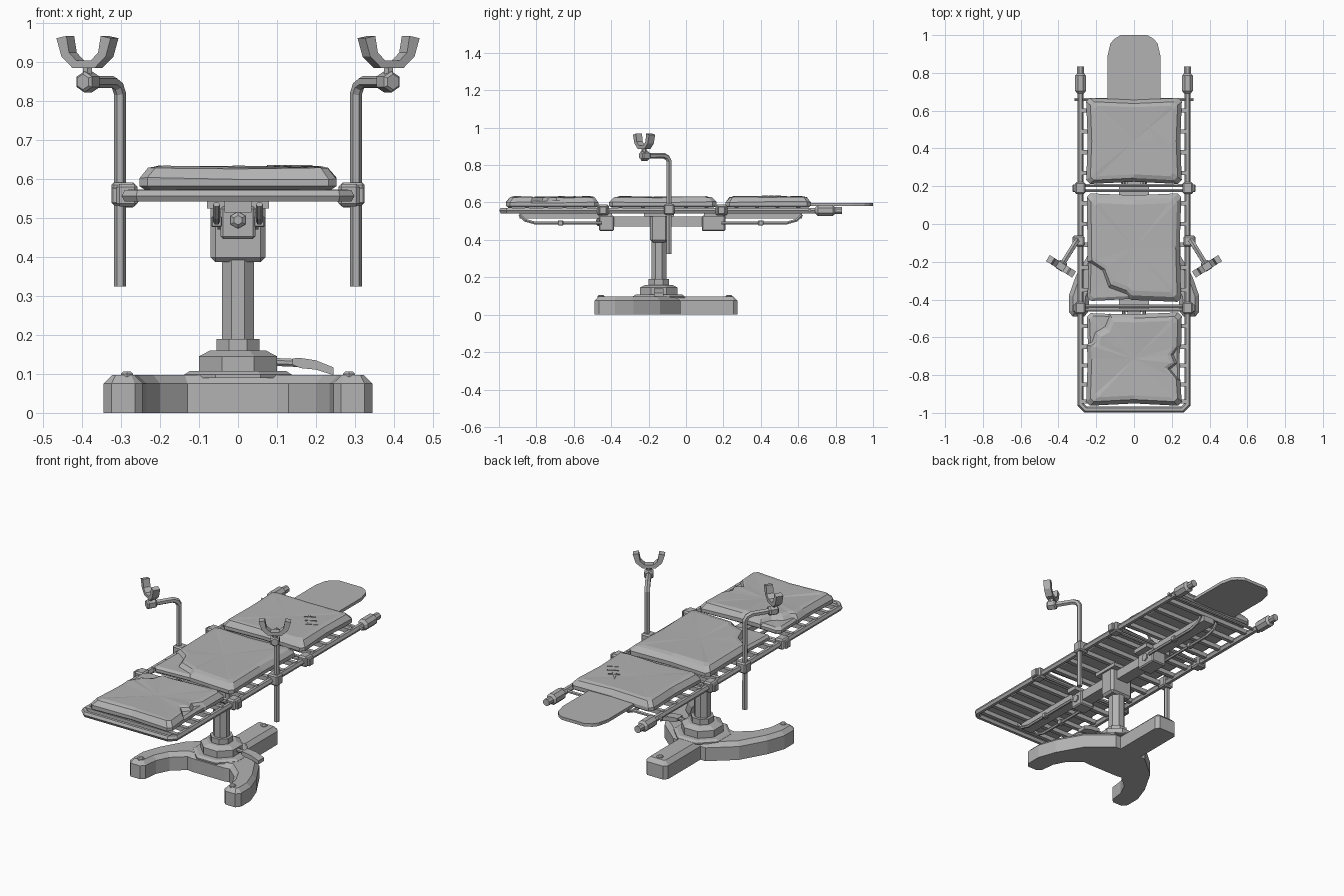
import bpy, bmesh, math, random
from mathutils import Vector

random.seed(4)
if "Cube" in bpy.data.objects:
    bpy.data.objects.remove(bpy.data.objects["Cube"], do_unlink=True)

GREY = (0.45, 0.45, 0.45, 1)
mat = bpy.data.materials.new("plain_grey")
mat.use_nodes = True
mat.diffuse_color = GREY
mat.node_tree.nodes["Principled BSDF"].inputs["Base Color"].default_value = GREY

CY = -0.145          # column centre along the table
RAIL_X, RAIL_Z = 0.283, 0.557


def add_object(name, mesh):
    obj = bpy.data.objects.new(name, mesh)
    mesh.materials.clear()
    mesh.materials.append(mat)
    bpy.context.scene.collection.objects.link(obj)
    return obj


def finish(name, bm):
    bmesh.ops.recalc_face_normals(bm, faces=bm.faces)
    mesh = bpy.data.meshes.new(name)
    bm.to_mesh(mesh)
    bm.free()
    return add_object(name, mesh)


def box(name, x, y, z, chamfer=0.0):
    """Box from (min, max) ranges, optionally chamfered."""
    bm = bmesh.new()
    bmesh.ops.create_cube(bm, size=1)
    for v in bm.verts:
        v.co = [r[0] if c < 0 else r[1] for c, r in zip(v.co, (x, y, z))]
    if chamfer:
        bmesh.ops.bevel(bm, geom=bm.edges[:], offset=chamfer, segments=1, affect='EDGES')
    return finish(name, bm)


def loft(name, rings):
    """Skin between equal-length rings and cap both ends."""
    bm = bmesh.new()
    loops = [[bm.verts.new(p) for p in ring] for ring in rings]
    n = len(loops[0])
    for a, b in zip(loops, loops[1:]):
        for i in range(n):
            j = (i + 1) % n
            bm.faces.new((a[i], a[j], b[j], b[i]))
    bm.faces.new(loops[0])
    bm.faces.new(loops[-1])
    return finish(name, bm)


def turned(name, origin, axis, profile, n=8):
    """Faceted turning of (radius, distance) pairs along an axis."""
    quat = Vector(axis).to_track_quat('Z', 'Y')
    rings = []
    for r, d in profile:
        angles = [math.tau * (i + 0.5) / n for i in range(n)]
        rings.append([Vector(origin) + quat @ Vector((r * math.cos(a), r * math.sin(a), d))
                      for a in angles])
    return loft(name, rings)


def rod(name, p, q, r, n=8):
    d = Vector(q) - Vector(p)
    return turned(name, p, d, [(r, 0), (r, d.length)], n)


def tube(name, points, r):
    curve = bpy.data.curves.new(name, 'CURVE')
    curve.dimensions = '3D'
    curve.bevel_depth, curve.bevel_resolution, curve.use_fill_caps = r, 1, True
    spline = curve.splines.new('POLY')
    spline.points.add(len(points) - 1)
    for sp, p in zip(spline.points, points):
        sp.co = (*p, 1)
    tmp = bpy.data.objects.new("tmp", curve)
    mesh = bpy.data.meshes.new_from_object(tmp)
    bpy.data.objects.remove(tmp)
    mesh.name = name
    for poly in mesh.polygons:
        poly.use_smooth = False
    return add_object(name, mesh)


def prism(name, outline, z0, z1, bevel=0.0):
    """Extruded plan outline with a chamfered top."""
    bm = bmesh.new()
    face = bm.faces.new([bm.verts.new((x, y, z0)) for x, y in outline])
    top = bmesh.ops.extrude_face_region(bm, geom=[face])["geom"]
    verts = [g for g in top if isinstance(g, bmesh.types.BMVert)]
    bmesh.ops.translate(bm, verts=verts, vec=(0, 0, z1 - z0))
    if bm.faces and not any(face == f for f in bm.faces):
        bm.faces.new([v for v in bm.verts if v not in verts])
    if bevel:
        edges = [e for e in bm.edges if all(v in verts for v in e.verts)]
        bmesh.ops.bevel(bm, geom=edges, offset=bevel, segments=1, affect='EDGES')
    return finish(name, bm)


# Floor base: straight rear leg and two curved front legs
half = [(0.05, 0.275), (0.068, 0.255), (0.068, -0.03), (0.1, -0.03), (0.23, -0.14), (0.31, -0.28),
        (0.345, -0.38), (0.345, -0.465), (0.325, -0.49), (0.265, -0.49), (0.245, -0.47),
        (0.235, -0.39), (0.2, -0.32), (0.13, -0.26), (0.1, -0.265)]
prism("floor_base", half + [(-x, y) for x, y in reversed(half)], 0, 0.097, 0.022)
for i, (x, y) in enumerate([(-0.285, -0.455), (0.285, -0.455), (0, 0.23)]):
    turned(f"foot_bolt_{i}", (x, y, 0.09), (0, 0, 1), [(0.018, 0), (0.018, 0.01), (0.012, 0.016)], 6)

# Column
turned("base_collar", (0, CY, 0), (0, 0, 1), [(0.15, 0.09), (0.15, 0.098), (0.135, 0.107), (0.109, 0.107),
       (0.109, 0.145), (0.078, 0.16), (0.06, 0.16), (0.06, 0.19), (0.044, 0.19)])
turned("column", (0, CY, 0), (0, 0, 1), [(0.044, 0.18), (0.044, 0.4)])
box("column_head", (-0.07, 0.07), (CY - 0.047, CY + 0.047), (0.387, 0.55), 0.012)
box("column_flange", (-0.08, 0.08), (CY - 0.08, CY + 0.08), (0.525, 0.545))

# Foot pedal
rod("pedal_rod", (0.09, CY, 0.131), (0.155, CY, 0.128), 0.011)
section = [(0.14, 0.132, 0.008), (0.16, 0.128, 0.013), (0.2, 0.123, 0.012), (0.245, 0.107, 0.01)]
loft("pedal", [[(x, CY + a * 0.025, z + b * h) for a, b in ((-1, -1), (1, -1), (1, 1), (-1, 1))]
               for x, z, h in section])

# Centre beam with hinge blocks
box("centre_beam", (-0.035, 0.035), (-0.43, 0.15), (0.472, 0.525))
for label, y0, y1 in (("foot", -0.465, -0.385), ("head", 0.085, 0.21)):
    mid = (y0 + y1) / 2
    box(f"{label}_hinge_block", (-0.045, 0.045), (y0, y1), (0.447, 0.53), 0.006)
    box(f"{label}_hinge_plate", (-0.08, 0.08), (y0 + 0.01, y1 - 0.01), (0.525, 0.548))
    rod(f"{label}_hinge_pin", (-0.052, mid, 0.493), (0.052, mid, 0.493), 0.022, 6)
turned("front_bolt", (0, -0.46, 0.495), (0, -1, 0), [(0.022, 0), (0.022, 0.012), (0.012, 0.02)], 6)

# Centre spars and control rods under the end sections
for label, ya, yb, nut in (("foot", -0.45, -0.89, -0.67), ("head", 0.19, 0.62, 0.4)):
    k = 1 if yb > ya else -1
    box(f"{label}_spar", (-0.035, 0.035), sorted((ya, yb)), (0.515, 0.548))
    for s in (-1, 1):
        tube(f"{label}_control_rod_{s}", [(s * 0.055, ya, 0.491), (s * 0.055, yb - k * 0.08, 0.491),
             (s * 0.055, yb - k * 0.03, 0.505), (s * 0.055, yb, 0.535)], 0.009)
        box(f"{label}_rod_nut_{s}", (s * 0.055 - 0.014, s * 0.055 + 0.014),
            (nut - 0.014, nut + 0.014), (0.477, 0.505), 0.003)

# Side rails joined round the foot end
path = [(RAIL_X, 0.82), (RAIL_X, -0.955), (0.255, -0.983)]
tube("side_rails", [(x, y, RAIL_Z) for x, y in path + [(-x, y) for x, y in reversed(path)]], 0.017)
for y, w, r in ((0.66, 0.315, 0.009), (0.205, 0.31, 0.009), (0.178, 0.31, 0.009),
                (-0.435, 0.31, 0.011), (-0.455, 0.31, 0.009)):
    rod("cross_rod", (-w, y, RAIL_Z), (w, y, RAIL_Z), r, 6)

# Slats under the cushions
for y in (0.6, 0.49, 0.38, 0.27, 0.11, 0.0, -0.11, -0.23, -0.35, -0.54, -0.65, -0.75, -0.85, -0.94):
    box("slat", (-RAIL_X, RAIL_X), (y - 0.011, y + 0.011), (0.55, 0.574))

for s in (-1, 1):
    # Rail end grips and hinge clamps
    turned("rail_grip", (s * RAIL_X, 0, RAIL_Z), (0, 1, 0), [(0.017, 0.69), (0.032, 0.705), (0.032, 0.785),
           (0.02, 0.797), (0.02, 0.835)], 8)
    for y in (0.19, -0.445):
        box("rail_clamp", sorted((s * 0.258, s * 0.312)), (y - 0.032, y + 0.032), (0.53, 0.588), 0.008)
        box("clamp_cap", sorted((s * 0.305, s * 0.325)), (y - 0.02, y + 0.02), (0.536, 0.58), 0.004)

    # Leg support: post, bent arm, swivel and fork
    post = Vector((s * 0.303, -0.09, 0))
    out = Vector((s * 0.53, -0.85, 0)).normalized()
    side = Vector((s * out.y, -s * out.x, 0))
    up = Vector((0, 0, 1))
    tube("support_post", [post + up * 0.325, post + up * 0.82, post + out * 0.012 + up * 0.84,
         post + out * 0.035 + up * 0.85, post + out * 0.15 + up * 0.85], 0.0155)
    box("support_clamp", sorted((s * 0.262, s * 0.325)), (-0.118, -0.062), (0.533, 0.592), 0.007)
    tip = post + out * 0.158
    turned("swivel_nut", tip - out * 0.03 + up * 0.85, out, [(0.02, 0), (0.027, 0.008), (0.027, 0.045), (0.02, 0.052)], 6)
    rod("fork_stem", tip + up * 0.86, tip + up * 0.895, 0.013, 6)
    outer = [(-0.082, 0.962), (-0.067, 0.915), (-0.034, 0.886), (0.034, 0.886), (0.067, 0.915), (0.082, 0.962)]
    inner = [(-0.052, 0.968), (-0.044, 0.925), (-0.022, 0.905), (0.022, 0.905), (0.044, 0.925), (0.052, 0.968)]
    loft("support_fork", [[tip + out * d + side * a + up * z for a, z in
                           (o, (o[0], o[1] + 0.004), i, (i[0], i[1] - 0.003))][::2] +
                          [tip + out * -d + side * a + up * z for a, z in (i, o)]
                          for o, i in zip(outer, inner) for d in (0.019,)])


def cushion(name, outline, centre, levels, dip):
    """Soft slab: inset rings at (inset, height) levels with a sunken middle."""
    bm = bmesh.new()
    loops = []
    for inset, z in levels:
        loops.append([bm.verts.new((x * (1 - inset / 0.25), centre + (y - centre) * (1 - inset / 0.25),
                      z + (random.uniform(-0.003, 0.003) if z > 0.6 else 0))) for x, y in outline])
    n = len(outline)
    for a, b in zip(loops, loops[1:]):
        for i in range(n):
            bm.faces.new((a[i], a[(i + 1) % n], b[(i + 1) % n], b[i]))
    bm.faces.new(loops[0])
    hub = bm.verts.new((0, centre, dip))
    for i in range(n):
        bm.faces.new((loops[-1][i], loops[-1][(i + 1) % n], hub))
    return finish(name, bm)


def slab(x, y0, y1):
    """Rectangle with cut corners and slightly hollow sides."""
    c, m = 0.02, (y0 + y1) / 2
    return [(-x, y0 + c), (-x + c, y0), (0, y0 + 0.012), (x - c, y0), (x, y0 + c), (x - 0.008, m),
            (x, y1 - c), (x - c, y1), (0, y1 - 0.01), (-x + c, y1), (-x, y1 - c), (-x + 0.008, m)]


# Cushions: inner padding below, worn cover above
COVER = [(0.012, 0.574), (0, 0.582), (0, 0.602), (0.022, 0.627), (0.045, 0.632)]
PADDING = [(0.014, 0.574), (0.004, 0.582), (0.004, 0.598), (0.018, 0.61)]
foot, seat, head = slab(0.253, -0.962, -0.468), slab(0.25, -0.412, 0.162), slab(0.253, 0.212, 0.667)
for name, shape, mid in (("foot", foot, -0.715), ("seat", seat, -0.125)):
    cushion(f"{name}_padding", shape, mid, PADDING, 0.608)
seat_tear = [(-0.245, -0.2), (-0.17, -0.25), (-0.135, -0.34), (-0.04, -0.375), (-0.015, -0.402)]
cushion("seat_cover", seat_tear + seat[3:11], -0.125, COVER, 0.629)
right_tear = [(0.25, -0.64), (0.215, -0.69), (0.235, -0.74), (0.195, -0.77), (0.245, -0.83)]
left_tear = [(-0.13, -0.475), (-0.155, -0.54), (-0.21, -0.57), (-0.225, -0.62), (-0.25, -0.64)]
cushion("foot_cover", foot[:5] + right_tear[::-1] + foot[6:9] + left_tear + foot[11:], -0.715, COVER, 0.626)
cushion("head_cover", head, 0.44, COVER, 0.63)

# Stitched slash on the head cushion
slash = [(0.065, 0.54), (0.12, 0.48), (0.16, 0.45), (0.195, 0.37), (0.14, 0.42), (0.105, 0.46)]
prism("slash", slash, 0.628, 0.634)
for x, y in ((0.1, 0.49), (0.13, 0.455), (0.16, 0.42)):
    rod("stitch", (x - 0.025, y - 0.012, 0.634), (x + 0.03, y + 0.016, 0.634), 0.003, 4)

# Headboard
edge = [(0.14, 0.6), (0.14, 0.89), (0.125, 0.955), (0.105, 0.98), (0.07, 1.0)]
prism("headboard", edge + [(-x, y) for x, y in reversed(edge)], 0.58, 0.597)
